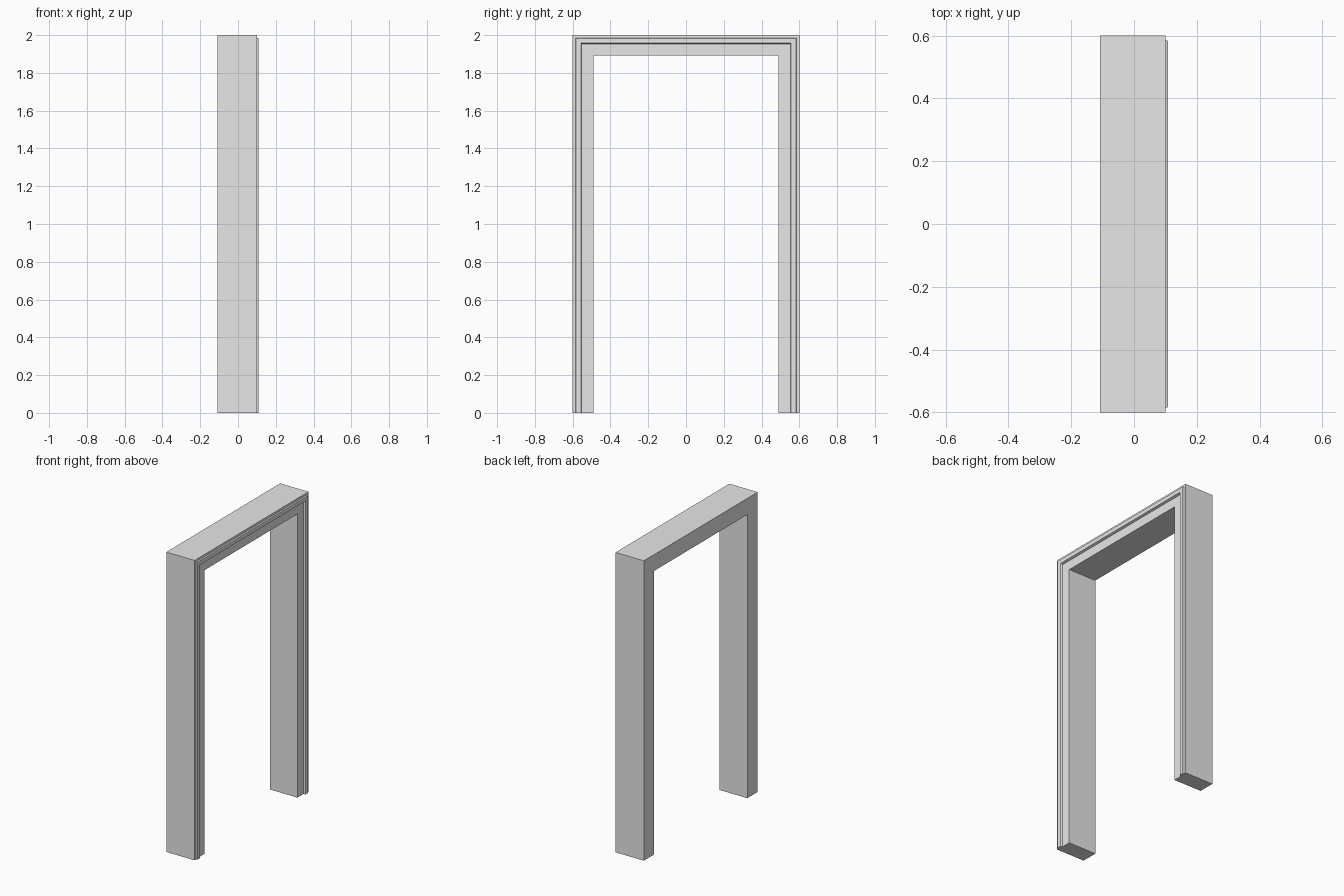
import bpy
import bmesh

cube = bpy.data.objects.get("Cube")
if cube:
    bpy.data.objects.remove(cube, do_unlink=True)

HALF_WIDTH, HEIGHT = 0.6, 2.0

# Moulded cross-section: (inset from the outer edge, depth along x)
PROFILE = [(0, -0.109), (0, 0.1), (0.014, 0.101), (0.017, 0.109),
           (0.043, 0.109), (0.048, 0.095), (0.109, 0.095), (0.109, -0.109)]

# Plain grey paint
grey = bpy.data.materials.new("light_grey")
grey.use_nodes = True
colour = (0.8, 0.8, 0.8, 1)
grey.diffuse_color = colour
grey.node_tree.nodes["Principled BSDF"].inputs["Base Color"].default_value = colour


def section(bm, side, mitred):
    """Cross-section at the floor, or at a mitred top corner."""
    return [bm.verts.new((x, side * (HALF_WIDTH - d), HEIGHT - d if mitred else 0))
            for d, x in PROFILE]


# Sweep the section up one jamb, across the head and down the other jamb
bm = bmesh.new()
rings = [section(bm, -1, False), section(bm, -1, True),
         section(bm, 1, True), section(bm, 1, False)]
count = len(PROFILE)
for a, b in zip(rings, rings[1:]):
    for i in range(count):
        j = (i + 1) % count
        bm.faces.new((a[i], a[j], b[j], b[i]))

# Close the feet of both jambs
bm.faces.new(rings[0])
bm.faces.new(rings[-1])
bmesh.ops.recalc_face_normals(bm, faces=bm.faces)

mesh = bpy.data.meshes.new("door_frame")
bm.to_mesh(mesh)
bm.free()
mesh.materials.append(grey)
frame = bpy.data.objects.new("door_frame", mesh)
bpy.context.collection.objects.link(frame)
